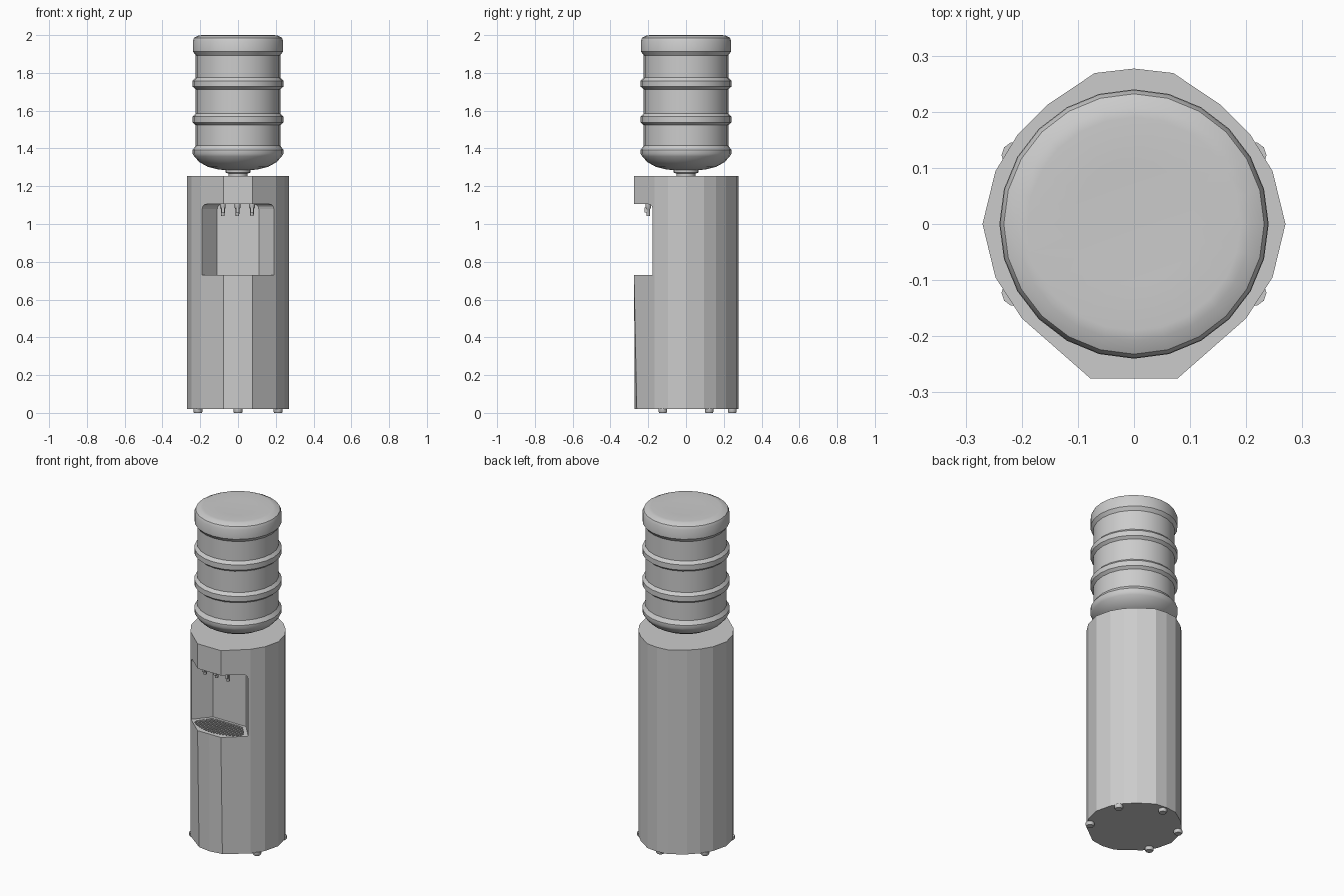
import bpy, bmesh, math

if "Cube" in bpy.data.objects:
    bpy.data.objects.remove(bpy.data.objects["Cube"])


def make_object(name, bm):
    bmesh.ops.recalc_face_normals(bm, faces=bm.faces[:])
    mesh = bpy.data.meshes.new(name)
    bm.to_mesh(mesh)
    bm.free()
    ob = bpy.data.objects.new(name, mesh)
    bpy.context.collection.objects.link(ob)
    return ob


def loft(name, rings):
    """Closed solid through rings with equal point counts."""
    bm = bmesh.new()
    loops = [[bm.verts.new(p) for p in ring] for ring in rings]
    n = len(loops[0])
    for a, b in zip(loops, loops[1:]):
        for i in range(n):
            j = (i + 1) % n
            bm.faces.new((a[i], a[j], b[j], b[i]))
    bm.faces.new(loops[0])
    bm.faces.new(loops[-1])
    return make_object(name, bm)


def lathe(name, profile, sides, x=0.0, y=0.0):
    rings = [[(x + r * math.cos(2 * math.pi * i / sides),
               y + r * math.sin(2 * math.pi * i / sides), z)
              for i in range(sides)] for r, z in profile]
    return loft(name, rings)


def smooth(ob, degrees):
    bpy.ops.object.select_all(action='DESELECT')
    ob.select_set(True)
    bpy.context.view_layer.objects.active = ob
    bpy.ops.object.shade_smooth_by_angle(angle=math.radians(degrees))


def cut(ob, cutter):
    mod = ob.modifiers.new("cut", 'BOOLEAN')
    mod.operation = 'DIFFERENCE'
    mod.solver = 'EXACT'
    mod.object = cutter
    bpy.ops.object.select_all(action='DESELECT')
    ob.select_set(True)
    bpy.context.view_layer.objects.active = ob
    bpy.ops.object.modifier_apply(modifier=mod.name)
    bpy.data.objects.remove(cutter, do_unlink=True)


# Cabinet: faceted round column with a flat front panel fading out at the base
half = [(0.078, -0.275), (0.2, -0.168), (0.247, -0.095), (0.27, 0), (0.247, 0.094),
        (0.207, 0.16), (0.155, 0.212), (0.07, 0.269)]
outline = ([(0, -0.275)] + half + [(0, 0.277)]
           + [(-x, y) for x, y in reversed(half)])
base = [(x, max(y, -math.sqrt(max(0.272 ** 2 - x * x, 0)))) for x, y in outline]
cabinet = loft("cabinet", [[(x, y, 0.02) for x, y in base],
                           [(x, y, 0.73) for x, y in outline],
                           [(x, y, 1.255) for x, y in outline]])


# Dispensing niche: round upper corners, side walls angled in to a flat back
def niche_ring(w, y, r=0.025, top=1.105, bottom=0.73):
    pts = [(-w, y, bottom), (w, y, bottom)]
    for side, start in ((1, 0), (-1, 90)):
        for k in range(4):
            a = math.radians(start + 30 * k)
            pts.append((side * (w - r) + r * math.cos(a), y,
                        top - r + r * math.sin(a)))
    return pts


cut(cabinet, loft("niche_cutter", [niche_ring(0.19, -0.35), niche_ring(0.19, -0.175),
                                   niche_ring(0.11, -0.08)]))

# Drip tray: shallow well with a grille of slats
W = 0.155


def front_y(x):
    return -math.sqrt(0.25 ** 2 - x * x)


def back_y(x):
    return -0.095 - max(0, abs(x) - 0.1) * 1.35


xs = [-W + 2 * W * i / 12 for i in range(13)]
well = [(x, front_y(x)) for x in xs] + [(x, back_y(x)) for x in reversed(xs)]
cut(cabinet, loft("well_cutter", [[(x, y, z) for x, y in well] for z in (0.712, 0.76)]))

bm = bmesh.new()


def box(x0, x1, y0, y1, z0, z1):
    v = bmesh.ops.create_cube(bm, size=1)["verts"]
    for p in v:
        p.co = ((x0 + x1) / 2 + p.co.x * (x1 - x0),
                (y0 + y1) / 2 + p.co.y * (y1 - y0),
                (z0 + z1) / 2 + p.co.z * (z1 - z0))


for i in range(17):
    x = -0.144 + i * 0.018
    box(x - 0.004, x + 0.004, front_y(x) - 0.003, back_y(x) + 0.003, 0.718, 0.728)
box(-0.15, 0.15, -0.173, -0.167, 0.716, 0.722)
make_object("drip_grille", bm)

# Three taps below the hood
for i, x in enumerate((-0.08, -0.003, 0.074)):
    tap = lathe(f"tap_{i + 1}", [(0.015, 1.11), (0.015, 1.085), (0.011, 1.08),
                                 (0.009, 1.042)], 10, x, -0.2)
    smooth(tap, 40)
    bm = bmesh.new()
    box(x - 0.008, x + 0.008, -0.219, -0.207, 1.062, 1.088)
    make_object(f"tap_lever_{i + 1}", bm)

# Five feet around the base, none at the front
for i in range(5):
    a = math.radians(-30 + 60 * i)
    foot = lathe(f"foot_{i + 1}", [(0.02, 0), (0.024, 0.005), (0.024, 0.022)], 10,
                 0.245 * math.cos(a), 0.245 * math.sin(a))
    smooth(foot, 40)

# Neck collar between cabinet and bottle
collar = lathe("bottle_collar", [(0.05, 1.25), (0.05, 1.267), (0.066, 1.272),
                                 (0.066, 1.292)], 20)
smooth(collar, 35)

# Upturned bottle with raised rings
profile = [(0.06, 1.284), (0.11, 1.29), (0.16, 1.303), (0.205, 1.328), (0.232, 1.358),
           (0.24, 1.372), (0.24, 1.393), (0.224, 1.415)]
for z in (1.535, 1.725):
    profile += [(0.224, z - 0.012), (0.24, z + 0.002), (0.24, z + 0.033),
                (0.224, z + 0.05)]
profile += [(0.224, 1.893), (0.239, 1.913), (0.239, 1.97), (0.232, 1.986),
            (0.208, 1.998), (0.19, 2.0), (0.11, 1.997)]
bottle = lathe("water_bottle", profile, 24)
smooth(bottle, 30)
